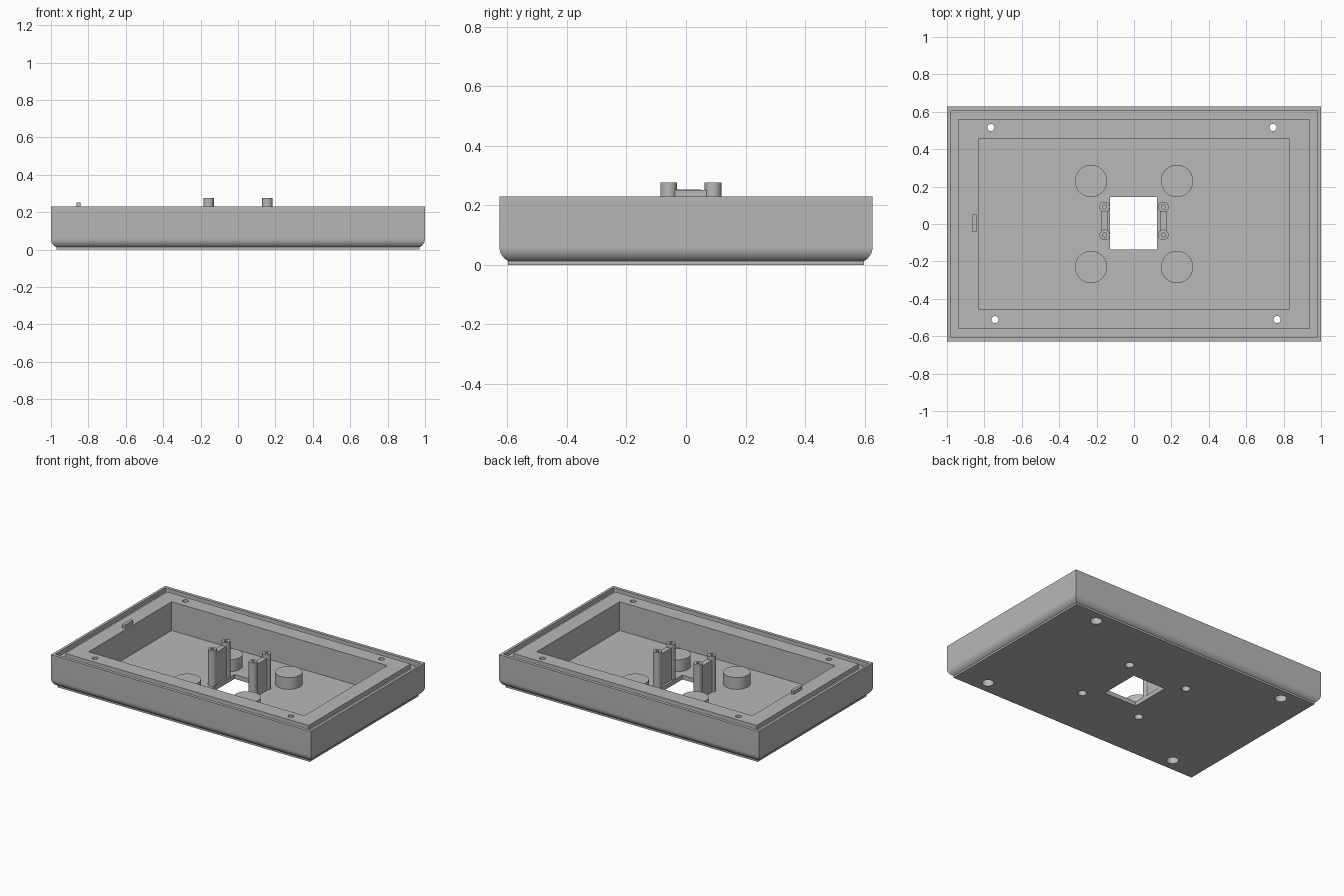
import bpy
import bmesh
import math

if "Cube" in bpy.data.objects:
    bpy.data.objects.remove(bpy.data.objects["Cube"], do_unlink=True)

grey = bpy.data.materials.new("plain grey")
grey.use_nodes = True
grey.diffuse_color = (0.48, 0.48, 0.48, 1)
grey.node_tree.nodes["Principled BSDF"].inputs["Base Color"].default_value = (0.48, 0.48, 0.48, 1)

HALF_X, HALF_Y = 1.0, 0.627
TOP, FLOOR = 0.23, 0.03


def finish(name, bm):
    bmesh.ops.recalc_face_normals(bm, faces=bm.faces)
    mesh = bpy.data.meshes.new(name)
    bm.to_mesh(mesh)
    bm.free()
    mesh.materials.append(grey)
    obj = bpy.data.objects.new(name, mesh)
    bpy.context.collection.objects.link(obj)
    return obj


def box(name, x0, x1, y0, y1, z0, z1):
    bm = bmesh.new()
    bmesh.ops.create_cube(bm, size=1)
    bmesh.ops.scale(bm, vec=(x1 - x0, y1 - y0, z1 - z0), verts=bm.verts)
    bmesh.ops.translate(bm, vec=((x0 + x1) / 2, (y0 + y1) / 2, (z0 + z1) / 2), verts=bm.verts)
    return finish(name, bm)


def cylinder(name, x, y, radius, z0, z1, sides=32):
    bm = bmesh.new()
    bmesh.ops.create_cone(bm, cap_ends=True, segments=sides, radius1=radius,
                          radius2=radius, depth=z1 - z0)
    bmesh.ops.translate(bm, vec=(x, y, (z0 + z1) / 2), verts=bm.verts)
    return finish(name, bm)


def select_only(obj):
    bpy.ops.object.select_all(action='DESELECT')
    obj.select_set(True)
    bpy.context.view_layer.objects.active = obj


def cut(obj, cutter):
    mod = obj.modifiers.new("cut", 'BOOLEAN')
    mod.operation = 'DIFFERENCE'
    mod.solver = 'EXACT'
    mod.object = cutter
    select_only(obj)
    bpy.ops.object.modifier_apply(modifier=mod.name)
    bpy.data.objects.remove(cutter, do_unlink=True)


def smooth(obj):
    select_only(obj)
    bpy.ops.object.shade_smooth_by_angle(angle=math.radians(30))


# Tray section as (inset in x, inset in y, height): lip, rounded edge, groove, pocket
radius, centre_z, lip_z = 0.053, 0.06, 0.013
steps = 8
end = math.asin((centre_z - lip_z) / radius)
arc = []
for i in range(steps + 1):
    a = end * (1 - i / steps)
    inset = radius * (1 - math.cos(a))
    arc.append((inset, inset, centre_z - radius * math.sin(a)))
section = [(arc[0][0], arc[0][1], 0)] + arc + [
    (0, 0, TOP), (0.018, 0.022, TOP), (0.018, 0.022, TOP - 0.03),
    (0.063, 0.066, TOP - 0.03), (0.063, 0.066, TOP),
    (0.17, 0.171, TOP), (0.17, 0.171, FLOOR)]

bm = bmesh.new()
rings = []
for ix, iy, z in section:
    hx, hy = HALF_X - ix, HALF_Y - iy
    rings.append([bm.verts.new((sx * hx, sy * hy, z))
                  for sx, sy in ((-1, -1), (1, -1), (1, 1), (-1, 1))])
for low, high in zip(rings, rings[1:]):
    for i in range(4):
        j = (i + 1) % 4
        bm.faces.new((low[i], low[j], high[j], high[i]))
bm.faces.new(rings[0])
bm.faces.new(rings[-1])
tray = finish("tray", bm)

# Central window
cut(tray, box("window_cutter", -0.128, 0.124, -0.137, 0.145, -0.1, 0.1))

# Counterbored screw holes in the corners
for x, y in ((-0.765, 0.516), (0.743, 0.516), (-0.743, -0.511), (0.765, -0.511)):
    cut(tray, cylinder("screw_cutter", x, y, 0.019, -0.1, 0.4, 24))
    cut(tray, cylinder("head_cutter", x, y, 0.038, -0.1, 0.1))

# Round bosses with blind holes from below
for sx in (-1, 1):
    for sy in (-1, 1):
        x, y = sx * 0.23, sy * 0.23
        boss = cylinder("round_boss", x, y, 0.086, FLOOR - 0.005, 0.112, 48)
        for part in (tray, boss):
            cut(part, cylinder("boss_cutter", x, y, 0.028, -0.1, 0.09))
        smooth(boss)
smooth(tray)

# Pairs of screw posts joined by a web
for sx in (-1, 1):
    x = sx * 0.157
    box("post_web", x - 0.018, x + 0.018, -0.045, 0.075, FLOOR - 0.005, 0.252)
    for y in (-0.058, 0.091):
        post = cylinder("screw_post", x, y, 0.028, FLOOR - 0.005, 0.277)
        cut(post, cylinder("pilot_cutter", x, y, 0.011, 0.15, 0.4, 20))
        smooth(post)

# Small locating tab on the ledge
box("locating_tab", -0.864, -0.842, -0.042, 0.05, TOP - 0.005, 0.253)
